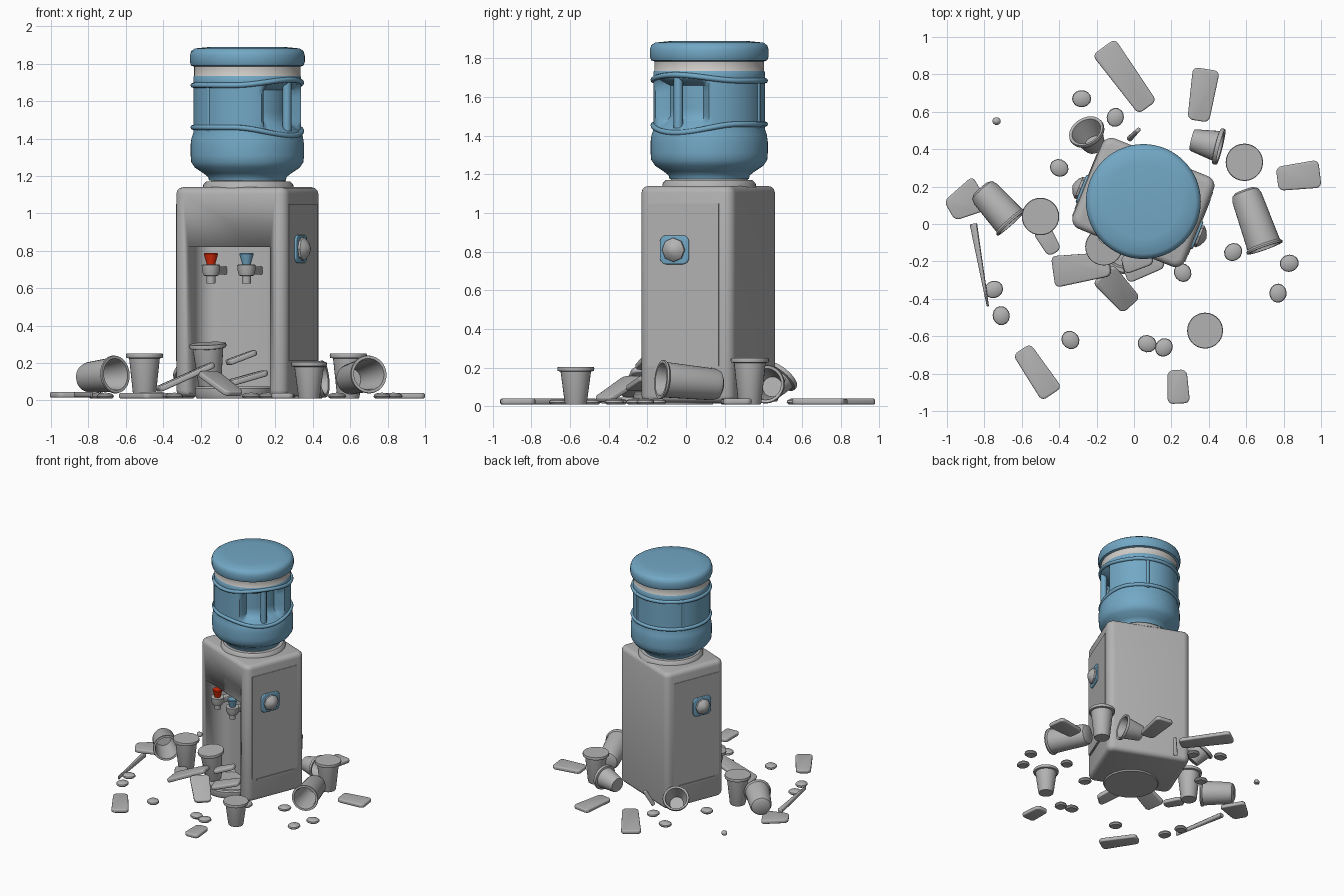
import bpy, bmesh, math
from mathutils import Matrix, Vector, Euler

if "Cube" in bpy.data.objects:
    bpy.data.objects.remove(bpy.data.objects["Cube"])

def material(name, rgb):
    m = bpy.data.materials.new(name)
    m.diffuse_color = (*rgb, 1)
    m.use_nodes = True
    m.node_tree.nodes["Principled BSDF"].inputs["Base Color"].default_value = m.diffuse_color
    return m

GREY = material("light_grey", (0.45, 0.45, 0.45))
BLUE = material("water_blue", (0.17, 0.39, 0.56))
RED = material("hot_red", (0.70, 0.025, 0.003))
WHITE = material("label_white", (0.62, 0.60, 0.57))
BODY = Matrix.Translation((0.05, 0.115, 0)) @ Matrix.Rotation(math.radians(-22), 4, 'Z')
I = Matrix.Identity(4)

def finish(name, bm, mats, matrix=I, angle=35):
    bmesh.ops.recalc_face_normals(bm, faces=bm.faces)
    me = bpy.data.meshes.new(name)
    bm.to_mesh(me)
    bm.free()
    ob = bpy.data.objects.new(name, me)
    bpy.context.collection.objects.link(ob)
    for m in mats:
        me.materials.append(m)
    ob.matrix_world = matrix
    bpy.ops.object.select_all(action='DESELECT')
    ob.select_set(True)
    bpy.context.view_layer.objects.active = ob
    bpy.ops.object.shade_smooth_by_angle(angle=math.radians(angle))
    return ob

def box(name, loc, size, mat, matrix=I, corner=0.0, soft=0.0, taper=1.0):
    """Box with rounded upright corners, softened edges and optional taper along +x."""
    bm = bmesh.new()
    bmesh.ops.create_cube(bm, size=1)
    for v in bm.verts:
        k = taper if v.co.x > 0 else 1
        v.co = Vector((v.co.x * size[0], v.co.y * size[1] * k, v.co.z * size[2]))
    if corner:
        up = [e for e in bm.edges if abs(e.verts[0].co.z - e.verts[1].co.z) > size[2] * .9]
        bmesh.ops.bevel(bm, geom=up, offset=corner, segments=6, profile=0.5, affect='EDGES')
    if soft:
        es = [e for e in bm.edges if abs(e.verts[0].co.z - e.verts[1].co.z) < 1e-5]
        bmesh.ops.bevel(bm, geom=es, offset=soft, segments=3, profile=0.5, affect='EDGES')
    return finish(name, bm, [mat], matrix @ Matrix.Translation(loc))

def lathe(name, profile, mat, matrix=I, seg=32):
    bm = bmesh.new()
    vs = [bm.verts.new((r, 0, z)) for r, z in profile]
    es = [bm.edges.new(p) for p in zip(vs, vs[1:])]
    bmesh.ops.spin(bm, geom=vs + es, axis=(0, 0, 1), cent=(0, 0, 0),
                   angle=math.tau, steps=seg, use_duplicate=False)
    bmesh.ops.remove_doubles(bm, verts=bm.verts, dist=1e-5)
    return finish(name, bm, [mat], matrix)

def at(x, y, z):
    return Matrix.Translation((x, y, z))

# cabinet with a tall front recess
cabinet = box("cabinet", (0, 0, 0.58), (0.645, 0.52, 1.12), GREY, BODY, 0.055, 0.035)
cutter = box("recess_cutter", (0, -0.26, 0.43), (0.47, 0.38, 0.78), GREY, BODY, 0.10)
cutter.hide_render = True
mod = cabinet.modifiers.new("recess", 'BOOLEAN')
mod.operation, mod.object, mod.solver = 'DIFFERENCE', cutter, 'EXACT'
bpy.context.view_layer.objects.active = cabinet
bpy.ops.object.modifier_apply(modifier="recess")
bpy.data.objects.remove(cutter)

# drip tray
lathe("drip_tray", [(0, .01), (.2, .01), (.21, .03), (.21, .065), (.2, .075), (.18, .075), (.17, .06), (0, .06)],
      GREY, BODY @ at(0, -0.19, 0), 40)
# bottle collar on the cabinet top
lathe("bottle_collar", [(.0, 1.13), (.245, 1.13), (.24, 1.155), (.225, 1.17), (.2, 1.172), (.19, 1.185), (0, 1.185)],
      GREY, at(0.055, 0.12, 0), 48)
# slots on the cabinet top, low vent line and side panels with knobs
for s, side in ((1, "right"), (-1, "left")):
    box(side + "_side_panel", (s * 0.3225, -0.01, 0.63), (0.008, 0.40, 0.84), GREY, BODY)
    box(side + "_vent_lip", (s * 0.323, -0.01, 0.195), (0.012, 0.32, 0.012), GREY, BODY)
    face = BODY @ at(s * 0.325, -0.055, 0.81) @ Matrix.Rotation(s * math.pi / 2, 4, 'Y')
    box(side + "_knob_plate", (0, 0, 0), (0.15, 0.16, 0.025), BLUE, face, 0.035, 0.006)
    lathe(side + "_knob", [(0, .01), (.062, .01), (.062, .025), (.045, .042), (.02, .055), (0, .06)], GREY, face, 8)

# hot and cold taps
for x, mat, name in ((-0.115, RED, "hot"), (0.09, BLUE, "cold")):
    t = BODY @ at(x, -0.235, 0)
    lathe(name + "_tap_handle", [(0, .715), (.02, .715), (.026, .74), (.038, .782), (.034, .788), (0, .788)], mat, t, 20)
    lathe(name + "_tap_body", [(0, .625), (.023, .625), (.025, .665), (.04, .668), (.047, .69), (.05, .725), (.035, .727), (0, .722)],
          GREY, t, 24)
    box(name + "_tap_arm", (0, 0.09, 0.695), (0.05, 0.18, 0.045), GREY, t, 0, 0.008)

# water bottle: round shell with a sunken grip
PROFILE = [(0, 1.175), (.205, 1.175), (.21, 1.195), (.235, 1.215), (.28, 1.245), (.3, 1.275), (.303, 1.31), (.303, 1.37),
           (.298, 1.405), (.288, 1.435), (.288, 1.47), (.288, 1.50), (.288, 1.54), (.288, 1.58), (.288, 1.62),
           (.288, 1.66), (.288, 1.69), (.288, 1.705), (.288, 1.73), (.284, 1.735), (.284, 1.775), (.284, 1.785), (.3, 1.79),
           (.307, 1.81), (.307, 1.845), (.3, 1.868), (.28, 1.882), (.2, 1.89), (0, 1.89)]
GRIP = math.radians(-37)
SEG = 96
bm = bmesh.new()
rings = []
for r, z in PROFILE:
    ring = []
    for i in range(SEG):
        a = math.tau * i / SEG
        d = abs((a - GRIP + math.pi) % math.tau - math.pi)
        k = 0.0
        if 1.45 < z < 1.70:
            k = 0.07 * max(0, min(1, (0.62 - d) / 0.08)) * min(1, (z - 1.45) / .03, max(0, (1.695 - z) / .03))
        ring.append(bm.verts.new(((r - k) * math.cos(a), (r - k) * math.sin(a), z)))
    rings.append(ring)
for lo, hi in zip(rings, rings[1:]):
    for i in range(SEG):
        j = (i + 1) % SEG
        f = bm.faces.new((lo[i], lo[j], hi[j], hi[i]))
        f.material_index = 1 if 1.735 < f.calc_center_median().z < 1.782 else 0
bmesh.ops.remove_doubles(bm, verts=bm.verts, dist=1e-5)
BOT = at(0.05, 0.12, 0)
finish("water_bottle", bm, [BLUE, WHITE], BOT, 40)

def tube(name, pts, radius, mat, matrix, cyclic=False):
    cu = bpy.data.curves.new(name, 'CURVE')
    cu.dimensions = '3D'
    cu.bevel_depth, cu.bevel_resolution, cu.use_fill_caps = radius, 2, True
    sp = cu.splines.new('POLY')
    sp.points.add(len(pts) - 1)
    for p, q in zip(sp.points, pts):
        p.co = (*q, 1)
    sp.use_cyclic_u = cyclic
    sp.use_smooth = True
    cu.materials.append(mat)
    ob = bpy.data.objects.new(name, cu)
    ob.matrix_world = matrix
    bpy.context.collection.objects.link(ob)

# bottle ribs: the lower one dips and the upper one rises around the grip
def rib(name, base, swing):
    pts = []
    for i in range(72):
        a = math.tau * i / 72
        d = abs((a - GRIP + math.pi) % math.tau - math.pi)
        pts.append((.29 * math.cos(a), .29 * math.sin(a),
                    base + swing * (0.5 + 0.5 * math.cos(min(math.pi, d * 2.6)))))
    tube(name, pts, 0.014, BLUE, BOT, True)
rib("lower_rib", 1.46, -0.045)
rib("upper_rib", 1.685, 0.03)

# grip bar and upright ribs of the bottle
def upright(name, a, r, thick):
    tube(name, [(r * math.cos(a), r * math.sin(a), z) for z in (1.44, 1.57, 1.70)], thick, BLUE, BOT)
upright("grip_bar", GRIP, 0.265, 0.024)
for i, off in enumerate((-100, -180, 100)):
    upright(f"bottle_upright_{i}", GRIP + math.radians(off), 0.282, 0.013)

# paper cups: position of the base, direction of the axis, height, rim radius, closed top
def cup(i, base, axis, h, R, closed):
    prof = [(0, 0), (.56 * R, 0), (.60 * R, .01), (.82 * R, h - .025), (.97 * R, h - .022), (R, h - .011), (.97 * R, h)]
    prof += [(0, h)] if closed else [(.82 * R, h - .004), (.76 * R, h - .03), (.52 * R, .015), (0, .015)]
    rot = Vector(axis).to_track_quat('Z', 'Y').to_matrix().to_4x4()
    lathe(f"paper_cup_{i}", prof, GREY, at(*base) @ rot, 28)

CUPS = [((-.5, .04, .01), (0, 0, 1), .24, .1, True), ((.59, .33, .01), (0, 0, 1), .24, .1, True),
        ((.38, -.57, .01), (0, 0, 1), .195, .096, True), ((-.15, -.10, .07), (-.05, -.1, 1), .235, .1, True),
        ((.31, .45, .10), (1, -.25, .1), .16, .1, False), ((-.21, .42, .07), (-.3, .5, .6), .13, .1, False)]
for i, c in enumerate(CUPS):
    cup(i, *c)

# wide cups lying on their side
for i, (base, axis) in enumerate((((-.82, .19, .12), (.17, -.19, .02)), ((.59, .18, .11), (.11, -.31, .03)))):
    h = (.25, .33)[i]
    rot = Vector(axis).to_track_quat('Z', 'Y').to_matrix().to_4x4()
    lathe(f"fallen_cup_{i}", [(0, 0), (.05, 0), (.072, .012), (.082, .04), (.092, h - .02), (.102, h - .01), (.1, h),
                              (.085, h), (.078, h - .03), (.06, .03), (0, .03)], GREY, at(*base) @ rot)

# flattened cups: x, y, z, length, width, taper, turn, tilt
FLAT = [(-.045, .785, .025, .40, .15, .8, -54, 0), (.365, .69, .025, .28, .145, .8, 261, 0),
        (.88, .255, .025, .23, .15, .85, 187, 0), (-.52, -.79, .025, .29, .13, .85, 124, 0),
        (.235, -.87, .025, .18, .12, .85, 93, 0), (-.90, .12, .03, .20, .20, .6, 210, 0),
        (-.28, -.235, .125, .33, .17, .75, 8, -24), (-.09, -.35, .09, .25, .15, .85, -48, 27),
        (-.46, -.09, .03, .15, .10, .8, -60, 0), (.02, -.2, .23, .17, .10, .7, 15, -20),
        (.05, -.22, .12, .22, .13, .8, 20, -15), (-.82, -.22, .03, .45, .04, .3, -80, 0),
        (0, .48, .09, .14, .03, .7, 45, -60)]
for i, (x, y, z, l, w, tp, turn, tilt) in enumerate(FLAT):
    m = at(x, y, z) @ Euler((0, math.radians(tilt), math.radians(turn))).to_matrix().to_4x4()
    box(f"flat_cup_{i}", (0, 0, 0), (l, w, .03), GREY, m, min(.03, w * tp * .4), .009, tp)

# small crumpled scraps around the cooler
SCRAPS = [(-.28, .67), (-.1, .57), (-.4, .3), (.53, -.15), (.26, -.26), (.83, -.21), (.77, -.37), (.07, -.64),
          (.16, -.66), (-.34, -.62), (-.75, -.35), (-.71, -.49), (-.735, .55)]
for i, (x, y) in enumerate(SCRAPS):
    k = 0.45 if i == 12 else 1
    m = at(x, y, 0) @ Matrix.Rotation(i * 1.3, 4, 'Z') @ Matrix.Diagonal((k, .9 * k, 1, 1))
    lathe(f"scrap_{i}", [(0, .012), (.04, .01), (.051, .02), (.048, .03), (.035, .038), (0, .042)], GREY, m, 14)
